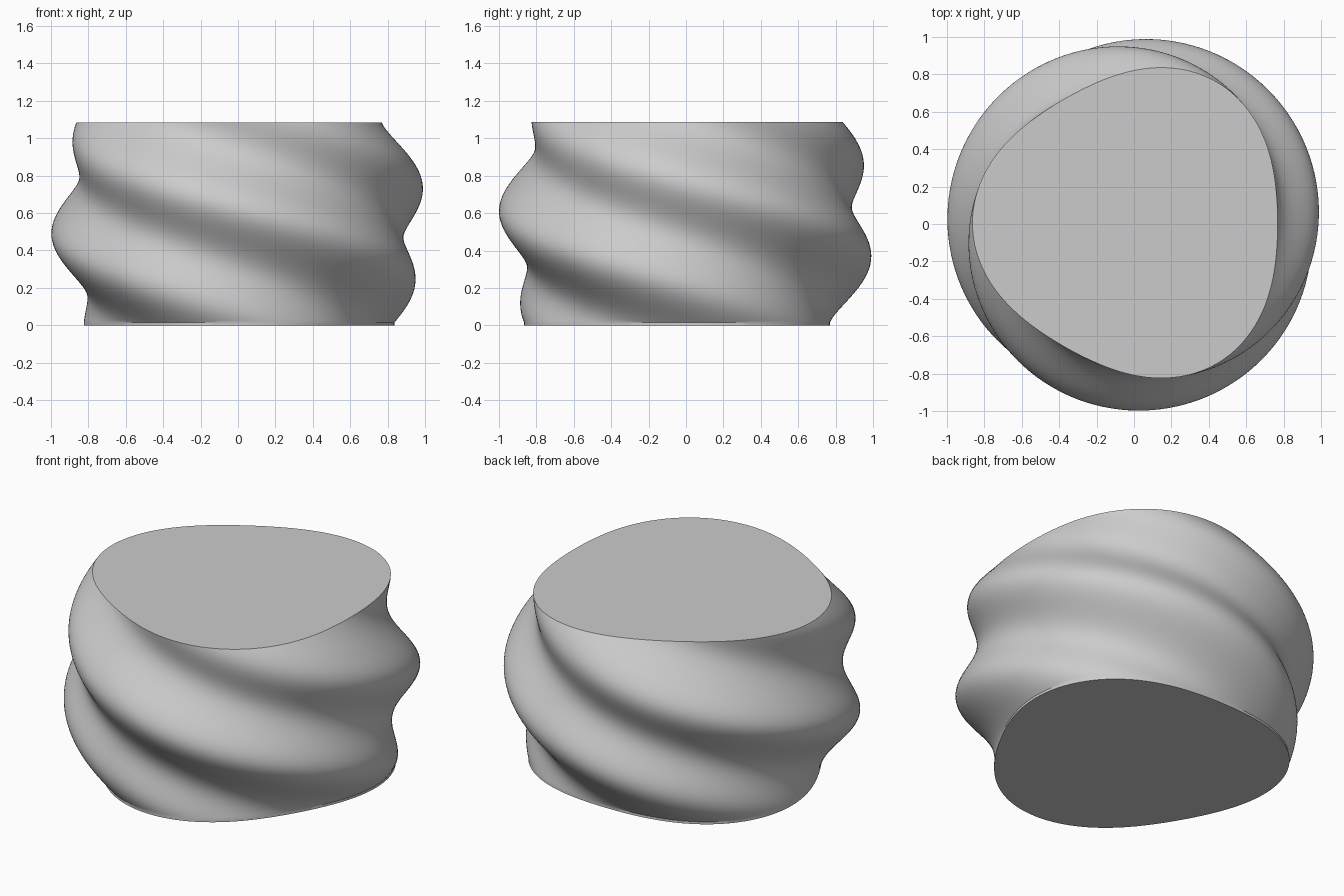
import bpy
import bmesh
from math import sin, cos, pi, radians

cube = bpy.data.objects.get("Cube")
if cube:
    bpy.data.objects.remove(cube, do_unlink=True)

HEIGHT, BASE = 1.085, 0.015     # total height, straight foot height
SIDES, LAYERS = 180, 100
OFFSET = 0.006                  # small shift of the twist axis


def section(bm, z, t):
    """Ring of a rounded three-lobed outline, turned and swollen by t."""
    size = 0.816 + 0.128 * sin(pi * t)
    turn = radians(270 - 210 * t)
    ring = []
    for i in range(SIDES):
        a = 2 * pi * i / SIDES
        r = size * (1 + 0.066 * cos(3 * (a - turn)))
        ring.append(bm.verts.new((r * cos(a) + OFFSET, r * sin(a) + OFFSET, z)))
    return ring


# Twisted body: straight foot, then stacked turning sections, flat caps
bm = bmesh.new()
rings = [section(bm, 0, 0)]
for k in range(LAYERS + 1):
    t = k / LAYERS
    rings.append(section(bm, BASE + (HEIGHT - BASE) * t, t))
for low, high in zip(rings, rings[1:]):
    for i in range(SIDES):
        j = (i + 1) % SIDES
        bm.faces.new((low[i], low[j], high[j], high[i]))
bm.faces.new(rings[0][::-1])
bm.faces.new(rings[-1])

mesh = bpy.data.meshes.new("twisted_body")
bm.to_mesh(mesh)
bm.free()
body = bpy.data.objects.new("twisted_body", mesh)
bpy.context.collection.objects.link(body)

# Plain grey material
grey = bpy.data.materials.new("light_grey")
grey.use_nodes = True
colour = (0.6, 0.6, 0.6, 1)
grey.diffuse_color = colour
grey.node_tree.nodes["Principled BSDF"].inputs["Base Color"].default_value = colour
mesh.materials.append(grey)

# Smooth walls with crisp rims
bpy.context.view_layer.objects.active = body
body.select_set(True)
bpy.ops.object.shade_smooth_by_angle(angle=radians(30))
